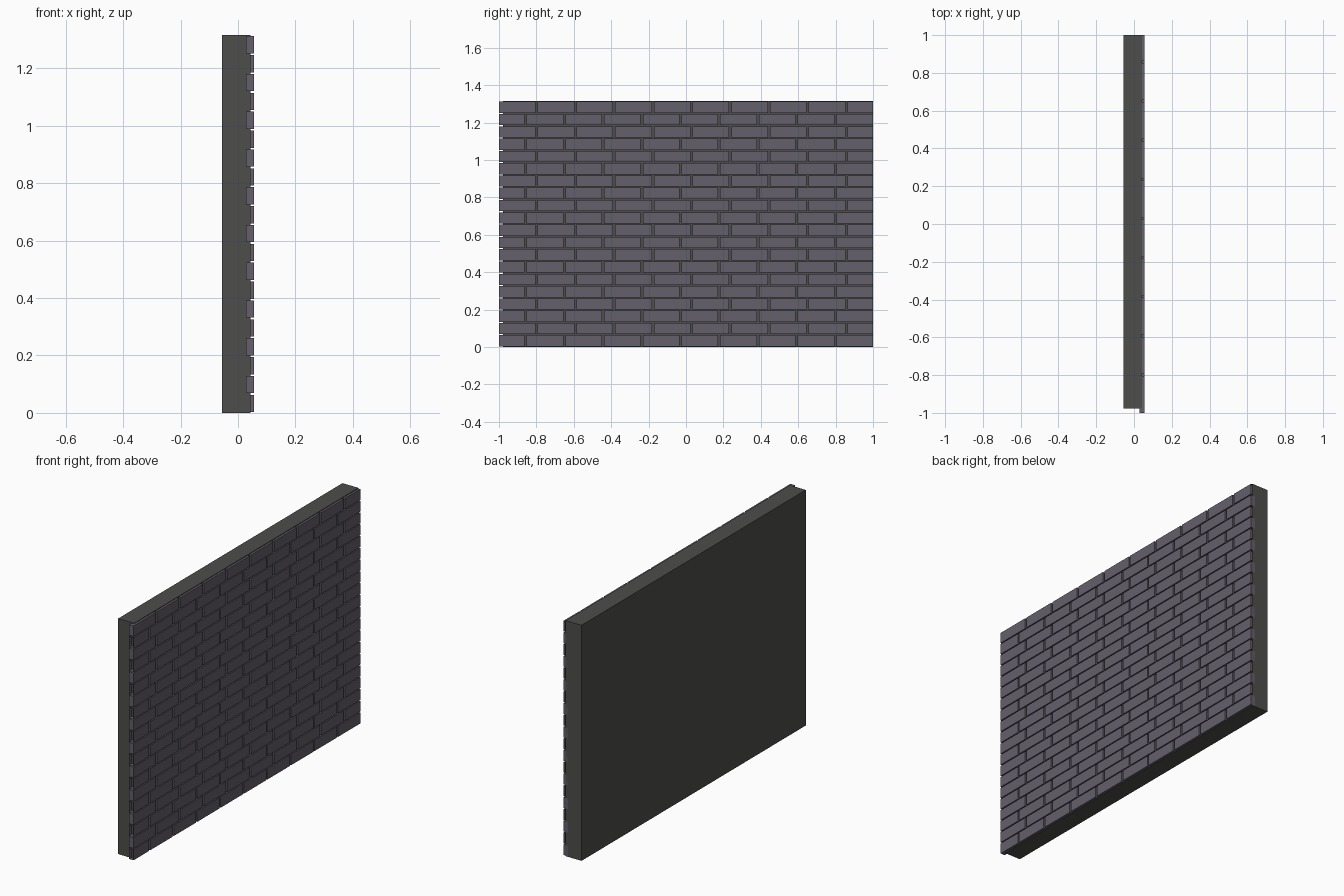
import bpy, bmesh
from mathutils import Matrix, Vector

if "Cube" in bpy.data.objects:
    bpy.data.objects.remove(bpy.data.objects["Cube"])


def material(name, color):
    m = bpy.data.materials.new(name)
    m.diffuse_color = color
    m.use_nodes = True
    m.node_tree.nodes["Principled BSDF"].inputs["Base Color"].default_value = m.diffuse_color
    return m


def add_box(bm, lo, hi):
    lo, hi = Vector(lo), Vector(hi)
    size = Matrix.Diagonal((*(hi - lo), 1))
    bmesh.ops.create_cube(bm, size=1, matrix=Matrix.Translation((lo + hi) / 2) @ size)


def finish(bm, name, mat):
    mesh = bpy.data.meshes.new(name)
    bm.to_mesh(mesh)
    bm.free()
    mesh.materials.append(mat)
    bpy.context.collection.objects.link(bpy.data.objects.new(name, mesh))


mortar = material("mortar", (0.075, 0.075, 0.072, 1))
clay = material("brick", (0.125, 0.115, 0.145, 1))

# Backing slab
bm = bmesh.new()
add_box(bm, (-0.055, -0.978, 0), (0.043, 1, 1.315))
finish(bm, "wall_slab", mortar)

# Brick courses: alternate rows start from opposite ends, the last brick is cut
# open where it meets the wall end
ROWS, PER_ROW = 20, 10
LENGTH, HEIGHT = 0.196, 0.060
STEP_Y, STEP_Z = 0.207, 0.0657
for row in range(ROWS):
    side = -1 if row % 2 else 1
    z = 0.003 + row * STEP_Z
    bm = bmesh.new()
    for k in range(PER_ROW):
        a = side * (1 - k * STEP_Y)
        b = a - side * LENGTH
        add_box(bm, (0.028, min(a, b), z), (0.055, max(a, b), z + HEIGHT))
    bmesh.ops.bisect_plane(bm, geom=bm.verts[:] + bm.edges[:] + bm.faces[:],
                           plane_co=(0, -side, 0), plane_no=(0, -side, 0),
                           clear_outer=True)
    finish(bm, f"brick_course_{row + 1:02d}", clay)
